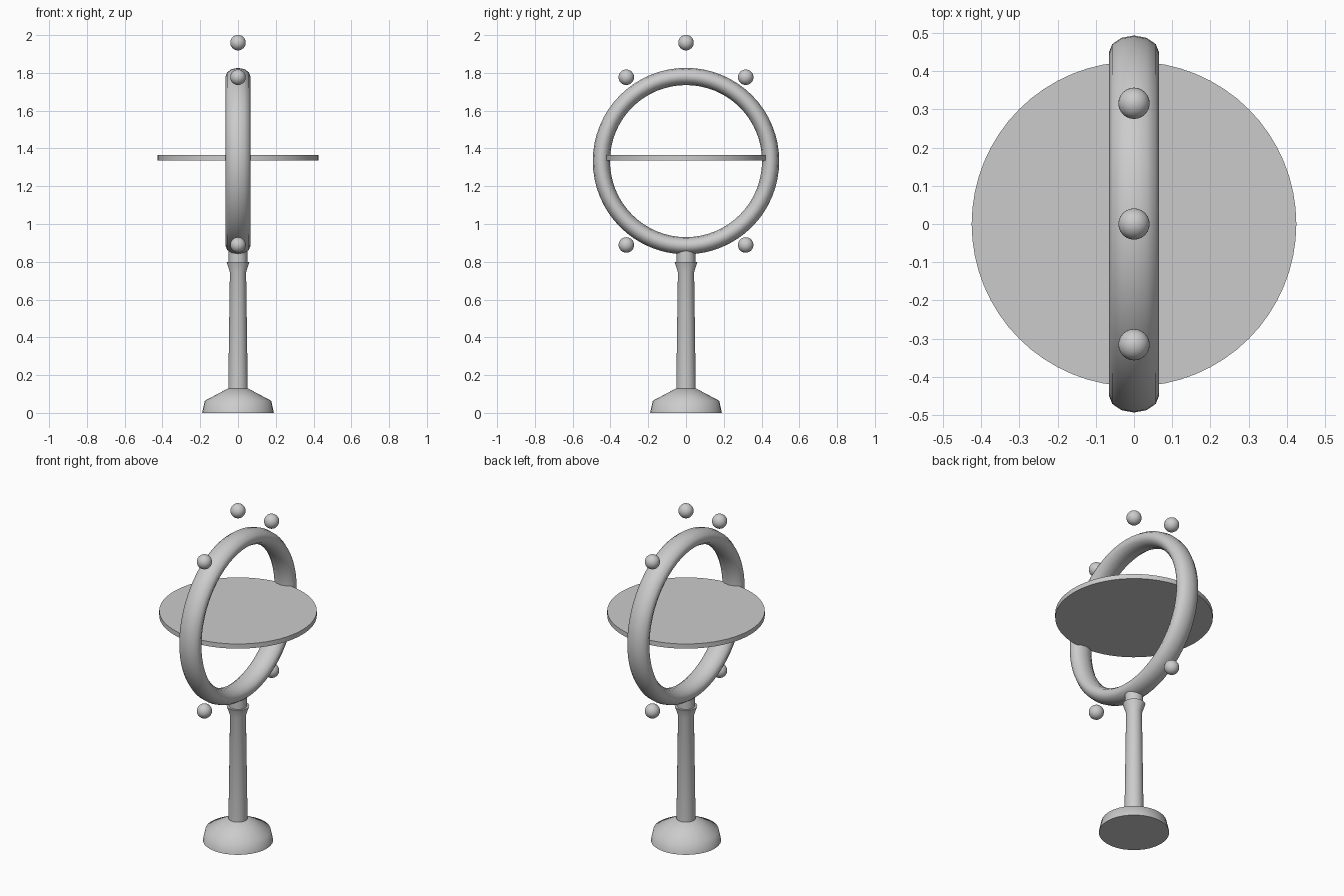
import bpy, bmesh
from math import pi, cos, sin, radians

if "Cube" in bpy.data.objects:
    bpy.data.objects.remove(bpy.data.objects["Cube"])

RING_Z = 1.333


def finish(bm, name, angle=35):
    bmesh.ops.recalc_face_normals(bm, faces=bm.faces)
    me = bpy.data.meshes.new(name)
    bm.to_mesh(me)
    bm.free()
    ob = bpy.data.objects.new(name, me)
    bpy.context.collection.objects.link(ob)
    bpy.ops.object.select_all(action='DESELECT')
    ob.select_set(True)
    bpy.context.view_layer.objects.active = ob
    bpy.ops.object.shade_smooth_by_angle(angle=radians(angle))
    return ob


def lathe(name, profile, segments=32, angle=35):
    """Revolve (radius, z) points around z and cap both ends."""
    bm = bmesh.new()
    rings = [[bm.verts.new((r * cos(2 * pi * i / segments), r * sin(2 * pi * i / segments), z))
              for i in range(segments)] for r, z in profile]
    for a, b in zip(rings, rings[1:]):
        for i in range(segments):
            j = (i + 1) % segments
            bm.faces.new((a[i], a[j], b[j], b[i]))
    bm.faces.new(rings[0][::-1])
    bm.faces.new(rings[-1])
    return finish(bm, name, angle)


# foot, tapered pole and collar
lathe("base", [(0.19, 0), (0.176, 0.064), (0.052, 0.13)], angle=60)
lathe("pole", [(0.052, 0.10), (0.043, 0.745), (0.061, 0.80)])
lathe("neck", [(0.049, 0.78), (0.049, 0.88)])

# upright ring with an oval section, standing in the y-z plane
bm = bmesh.new()
N, M = 64, 12
loops = []
for i in range(N):
    a = 2 * pi * i / N
    loop = []
    for k in range(M):
        t = 2 * pi * k / M
        r = 0.448 + 0.0455 * cos(t)
        loop.append(bm.verts.new((0.066 * sin(t), r * cos(a), RING_Z + r * sin(a))))
    loops.append(loop)
for i in range(N):
    a, b = loops[i], loops[(i + 1) % N]
    for k in range(M):
        m = (k + 1) % M
        bm.faces.new((a[k], a[m], b[m], b[k]))
finish(bm, "ring", 60)

# horizontal disc through the ring
lathe("disc", [(0.425, 1.337), (0.425, 1.365)], 64)

# floating balls around the ring
balls = [("top", 0, 1.96)]
for side, s in (("left", -1), ("right", 1)):
    balls += [("upper_" + side, s * 0.316, 1.777), ("lower_" + side, s * 0.316, 0.889)]
for label, y, z in balls:
    bm = bmesh.new()
    bmesh.ops.create_uvsphere(bm, u_segments=24, v_segments=16, radius=0.041)
    ob = finish(bm, "ball_" + label, 60)
    ob.location = (0, y, z)
